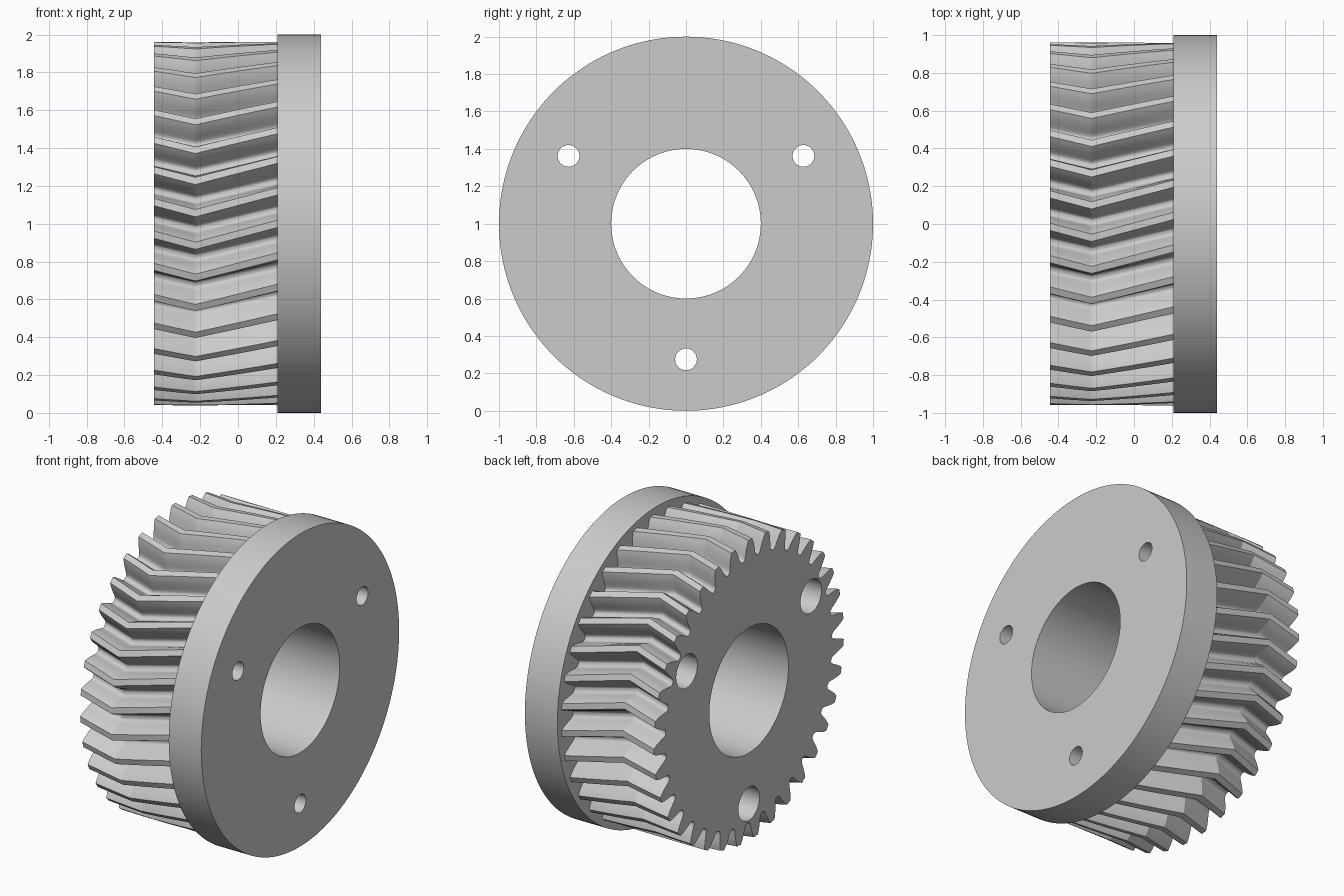
import bpy, bmesh
from math import sin, cos, tan, radians, tau

if "Cube" in bpy.data.objects:
    bpy.data.objects.remove(bpy.data.objects["Cube"], do_unlink=True)

TEETH = 35
TIP_R = 0.96
GEAR_LEFT, APEX, FACE, FLANGE_RIGHT = -0.445, -0.225, 0.21, 0.44
HELIX = tan(radians(15)) / TIP_R          # twist per unit of length
BOLT_CIRCLE = 0.725

steel = bpy.data.materials.new("steel_grey")
steel.use_nodes = True
steel.diffuse_color = (0.6, 0.6, 0.6, 1)
steel.node_tree.nodes["Principled BSDF"].inputs["Base Color"].default_value = (0.6, 0.6, 0.6, 1)


def prism(name, profile, stations, centre=(0, 1)):
    """Sweep a closed (angle, radius) profile along x through (x, twist) stations."""
    bm = bmesh.new()
    rings = [[bm.verts.new((x, centre[0] - r * cos(a + twist), centre[1] + r * sin(a + twist)))
              for a, r in profile] for x, twist in stations]
    for lower, upper in zip(rings, rings[1:]):
        for i in range(len(profile)):
            bm.faces.new((lower[i - 1], lower[i], upper[i], upper[i - 1]))
    bm.faces.new(rings[0])
    bm.faces.new(rings[-1])
    bmesh.ops.recalc_face_normals(bm, faces=bm.faces)
    mesh = bpy.data.meshes.new(name)
    bm.to_mesh(mesh)
    bm.free()
    mesh.materials.append(steel)
    obj = bpy.data.objects.new(name, mesh)
    bpy.context.collection.objects.link(obj)
    return obj


def circle(radius, count):
    return [(tau * i / count, radius) for i in range(count)]


def drill(obj, radius, count, centre=(0, 1)):
    """Cut a hole along x right through the part."""
    cutter = prism("drill", circle(radius, count), [(-1, 0), (1, 0)], centre)
    cutter.hide_render = True
    mod = obj.modifiers.new("hole", "BOOLEAN")
    mod.operation, mod.solver, mod.object = "DIFFERENCE", "EXACT", cutter
    bpy.context.view_layer.objects.active = obj
    bpy.ops.object.modifier_apply(modifier=mod.name)
    bpy.data.objects.remove(cutter, do_unlink=True)


def finish(obj, bolt_radius):
    """Centre bore, three bolt holes and smooth shading."""
    drill(obj, 0.4, 96)
    for deg in (30, 150, 270):
        a = radians(deg)
        drill(obj, bolt_radius, 40, (-BOLT_CIRCLE * cos(a), 1 + BOLT_CIRCLE * sin(a)))
    bpy.ops.object.select_all(action="DESELECT")
    obj.select_set(True)
    bpy.context.view_layer.objects.active = obj
    bpy.ops.object.shade_smooth_by_angle(angle=radians(28))


# Tooth outline: half of one tooth from tip to root, mirrored and repeated
half = [(1.15, TIP_R), (1.95, 0.935), (2.55, 0.908), (3.1, 0.88),
        (3.45, 0.862), (3.75, 0.852), (4.2, 0.8445), (4.6, 0.842)]
tooth = [(-a, r) for a, r in reversed(half)] + half
outline = [(radians(a) + tau * t / TEETH, r) for t in range(TEETH) for a, r in tooth]

# Chevron gear: the twist reverses at the apex
stations = []
for start, end, steps in ((GEAR_LEFT, APEX, 2), (APEX, FACE, 4)):
    stations += [start + (end - start) * i / steps for i in range(steps)]
stations.append(FACE)
gear = prism("chevron_gear", outline,
             [(x, HELIX * (abs(x - APEX) - (FACE - APEX))) for x in stations])
finish(gear, 0.107)

# Flange disc with narrower bolt holes
flange = prism("flange", circle(1, 160), [(FACE, 0), (FLANGE_RIGHT, 0)])
finish(flange, 0.058)

# Keep the fold of the teeth crisp
for edge in gear.data.edges:
    if all(abs(gear.data.vertices[v].co.x - APEX) < 1e-4 for v in edge.vertices):
        edge.use_edge_sharp = True
